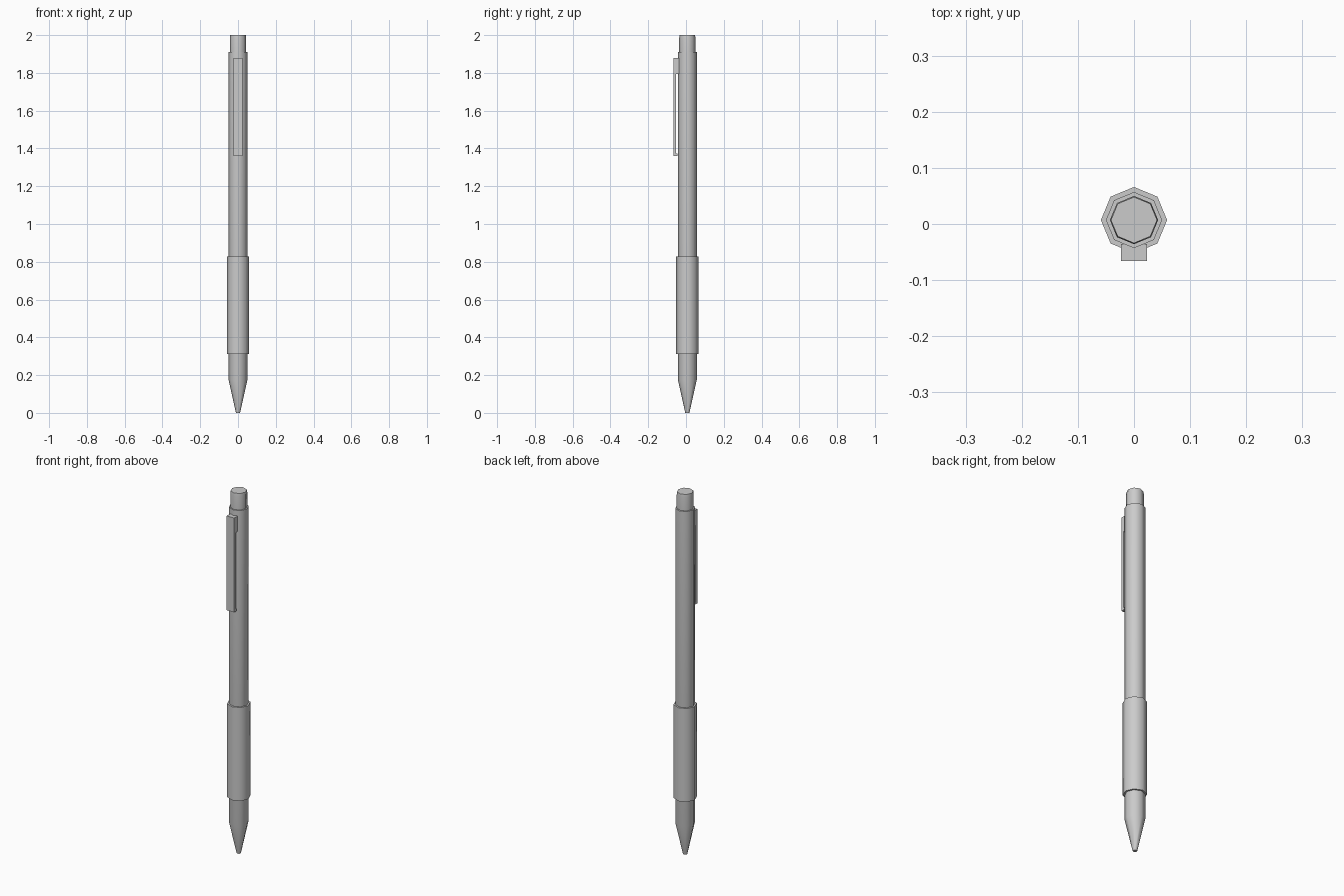
import bpy, bmesh, math

if "Cube" in bpy.data.objects:
    bpy.data.objects.remove(bpy.data.objects["Cube"])

CY = 0.007   # axis of the barrel, offset because of the clip
SIDES = 8

def lathe(name, profile):
    """Octagonal solid from (radius, z) pairs, capped at both ends."""
    bm = bmesh.new()
    rings = []
    for r, z in profile:
        rings.append([bm.verts.new((r * math.cos(2 * math.pi * i / SIDES),
                                    CY + r * math.sin(2 * math.pi * i / SIDES), z))
                      for i in range(SIDES)])
    for a, b in zip(rings, rings[1:]):
        for i in range(SIDES):
            j = (i + 1) % SIDES
            bm.faces.new((a[i], a[j], b[j], b[i]))
    bm.faces.new(rings[0][::-1])
    bm.faces.new(rings[-1])
    return finish(name, bm)

def extrude_x(name, outline, half):
    """Solid from a (y, z) side outline, extruded across x."""
    bm = bmesh.new()
    face = bm.faces.new([bm.verts.new((-half, y, z)) for y, z in outline])
    new = bmesh.ops.extrude_face_region(bm, geom=[face])["geom"]
    bmesh.ops.translate(bm, vec=(2 * half, 0, 0),
                        verts=[v for v in new if isinstance(v, bmesh.types.BMVert)])
    return finish(name, bm)

def finish(name, bm):
    bmesh.ops.recalc_face_normals(bm, faces=bm.faces)
    mesh = bpy.data.meshes.new(name)
    bm.to_mesh(mesh)
    bm.free()
    ob = bpy.data.objects.new(name, mesh)
    bpy.context.collection.objects.link(ob)
    bpy.context.view_layer.objects.active = ob
    bpy.ops.object.select_all(action='DESELECT')
    ob.select_set(True)
    bpy.ops.object.shade_smooth_by_angle(angle=math.radians(50))
    return ob

# barrel with the tapered writing tip
lathe("barrel", [(0.011, 0), (0.05, 0.175), (0.05, 1.91)])
# thicker grip sleeve
lathe("grip", [(0.059, 0.313), (0.059, 0.828)])
# push button
lathe("button", [(0.043, 1.90), (0.043, 1.985), (0.041, 2.0)])
# pocket clip: thin strip with a root block at its top
extrude_x("clip", [(-0.066, 1.36), (-0.066, 1.88), (-0.036, 1.88),
                   (-0.036, 1.795), (-0.052, 1.795), (-0.052, 1.372),
                   (-0.044, 1.372), (-0.044, 1.36)], 0.023)
